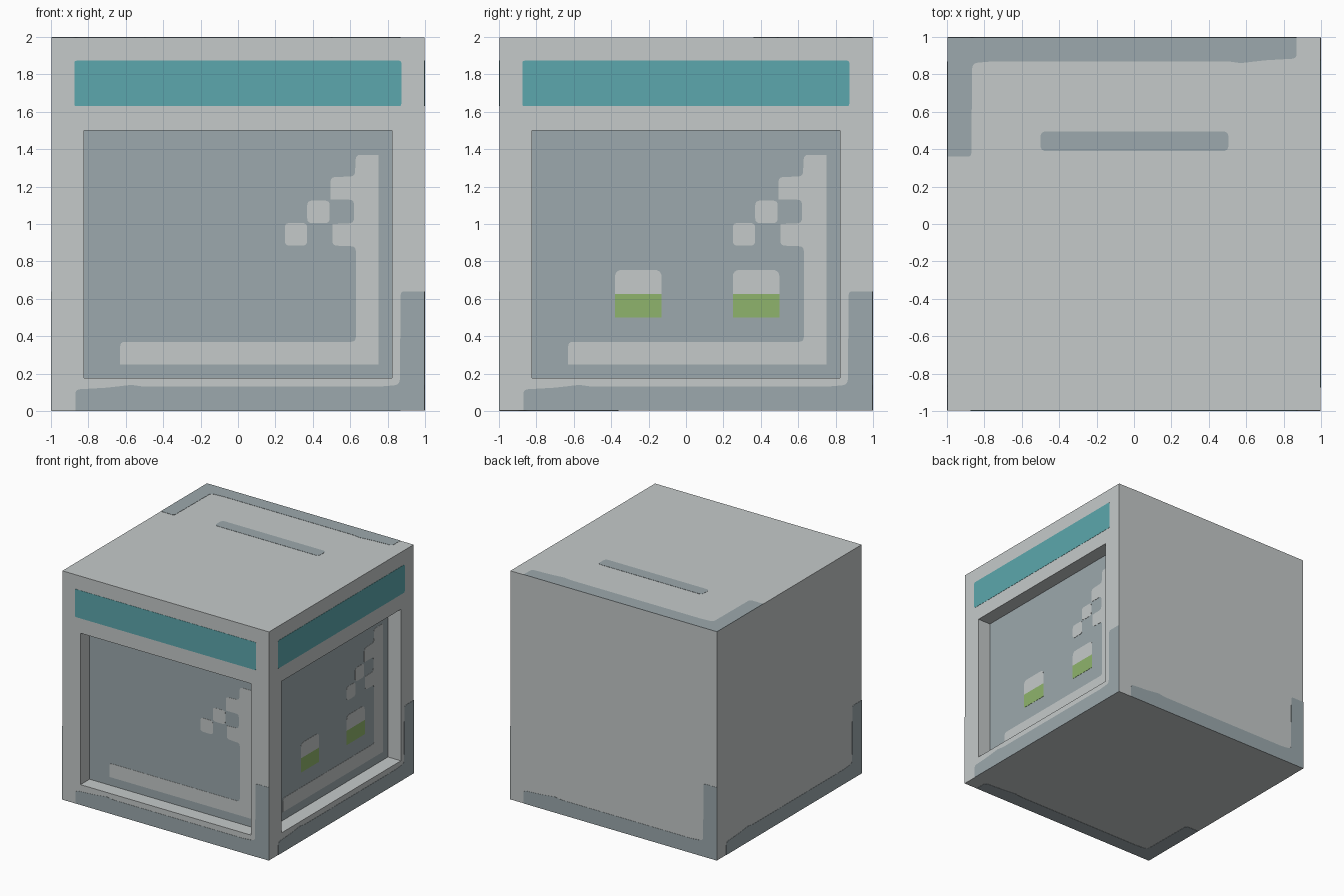
import bpy, bmesh, math
from mathutils import Matrix, Vector

cube = bpy.data.objects.get("Cube")
if cube:
    bpy.data.objects.remove(cube, do_unlink=True)


def material(name, rgb):
    m = bpy.data.materials.new(name)
    m.use_nodes = True
    m.diffuse_color = (*rgb, 1)
    m.node_tree.nodes["Principled BSDF"].inputs["Base Color"].default_value = (*rgb, 1)
    return m


LIGHT = material("light_grey", (0.56, 0.59, 0.59))
SHADE = material("blue_grey", (0.335, 0.397, 0.418))
TEAL = material("teal", (0.107, 0.39, 0.418))
GREEN = material("leaf_green", (0.275, 0.456, 0.15))

T = 0.002          # paint thickness
H = 1 - T          # half size of the body
DEPTH = 0.125      # window recess
X, Y, Z = Vector((1, 0, 0)), Vector((0, 1, 0)), Vector((0, 0, 1))
SIDES = {          # horizontal and vertical axis of each face, seen from outside
    "front": (X, Z), "right": (Y, Z), "back": (-X, Z), "left": (-Y, Z),
    "top": (-X, -Y), "bottom": (-X, Y),
}


def add_object(name, bm, mats):
    mesh = bpy.data.meshes.new(name)
    bm.to_mesh(mesh)
    bm.free()
    for m in mats:
        mesh.materials.append(m)
    obj = bpy.data.objects.new(name, mesh)
    bpy.context.collection.objects.link(obj)
    return obj


def rounded(points, steps=4):
    """Outline with the corners that carry a radius rounded off."""
    out = []
    for i, p in enumerate(points):
        c = Vector(p[:2])
        r = p[2] if len(p) > 2 else 0
        if not r:
            out.append(c)
            continue
        a = c + (Vector(points[i - 1][:2]) - c).normalized() * r
        b = c + (Vector(points[(i + 1) % len(points)][:2]) - c).normalized() * r
        for k in range(steps + 1):
            t = k / steps
            out.append(a * (1 - t) ** 2 + c * 2 * t * (1 - t) + b * t * t)
    return out


def plate(name, side, points, mat, level=H):
    """Thin painted plate lying on one face of the body."""
    u, v = SIDES[side]
    n = u.cross(v)
    bm = bmesh.new()
    ring = [bm.verts.new(u * p.x + v * p.y + n * (level - T) + Z)
            for p in rounded(points)]
    face = bm.faces.new(ring)
    ext = bmesh.ops.extrude_face_region(bm, geom=[face])
    moved = [g for g in ext["geom"] if isinstance(g, bmesh.types.BMVert)]
    bmesh.ops.translate(bm, verts=moved, vec=n * 2 * T)
    bmesh.ops.recalc_face_normals(bm, faces=bm.faces)
    return add_object(f"{side}_{name}", bm, [mat])


def box(u0, v0, u1, v1, low=0.02, high=0.02):
    return [(u0, v0, low), (u1, v0, low), (u1, v1, high), (u0, v1, high)]


# Body with two recessed windows
bm = bmesh.new()
bmesh.ops.create_cube(bm, size=2 * H, matrix=Matrix.Translation(Z))
bm.normal_update()
for n in (-Y, X):
    face = next(f for f in bm.faces if f.normal.dot(n) > 0.9)
    bmesh.ops.inset_individual(bm, faces=[face], thickness=H - 0.75)
    for vert in face.verts:
        if vert.co.z > 1:
            vert.co.z = 1.5
    ext = bmesh.ops.extrude_face_region(bm, geom=[face])
    back = next(g for g in ext["geom"] if isinstance(g, bmesh.types.BMFace))
    bmesh.ops.translate(bm, verts=back.verts, vec=-n * DEPTH)
    back.material_index = 1
    if face.is_valid:
        bmesh.ops.delete(bm, geom=[face], context="FACES_ONLY")
bmesh.ops.recalc_face_normals(bm, faces=bm.faces)
add_object("body", bm, [LIGHT, SHADE])

# Shaded corner band on all six faces
band = [(-0.87, -H), (H, -H), (H, -0.36), (0.87, -0.36, 0.02),
        (0.865, -0.86, 0.03), (0.75, -0.87), (-0.5, -0.87), (-0.57, -0.86),
        (-0.7, -0.875), (-0.87, -0.885, 0.025)]
for side in SIDES:
    plate("corner_band", side, band, SHADE)

# Coin slot strip on the top
plate("slot", "top", box(-0.505, -0.495, 0.5, -0.39, 0.03, 0.03), SHADE)

# Window reflection: edge band with a stepped corner, and two loose squares
R = 0.025
glare = [(-0.63, -0.75), (0.75, -0.75), (0.75, 0.37), (0.63, 0.37, R),
         (0.625, 0.255, R), (0.495, 0.25, R), (0.495, 0.13), (0.62, 0.13, R),
         (0.62, 0.005, R), (0.505, 0, 0), (0.505, -0.115, R), (0.63, -0.12, R),
         (0.63, -0.63, R), (-0.63, -0.63, R)]
WALL = H - DEPTH
for side in ("front", "right"):
    plate("sign_band", side, box(-0.875, 0.63, 0.873, 0.873, 0.012, 0.012), TEAL)
    plate("window_glare", side, glare, LIGHT, WALL)
    for name, u, v in (("upper", 0.37, 0.005), ("lower", 0.25, -0.115)):
        plate(f"glare_square_{name}", side, box(u, v, u + 0.12, v + 0.12, R, R),
              LIGHT, WALL)

# Two small pots seen through the side window
for name, u in (("near", -0.38), ("far", 0.25)):
    plate(f"pot_base_{name}", "right", box(u, -0.5, u + 0.25, -0.375, 0.005, 0),
          GREEN, WALL)
    plate(f"pot_top_{name}", "right", box(u, -0.375, u + 0.25, -0.245, 0, 0.04),
          LIGHT, WALL)
